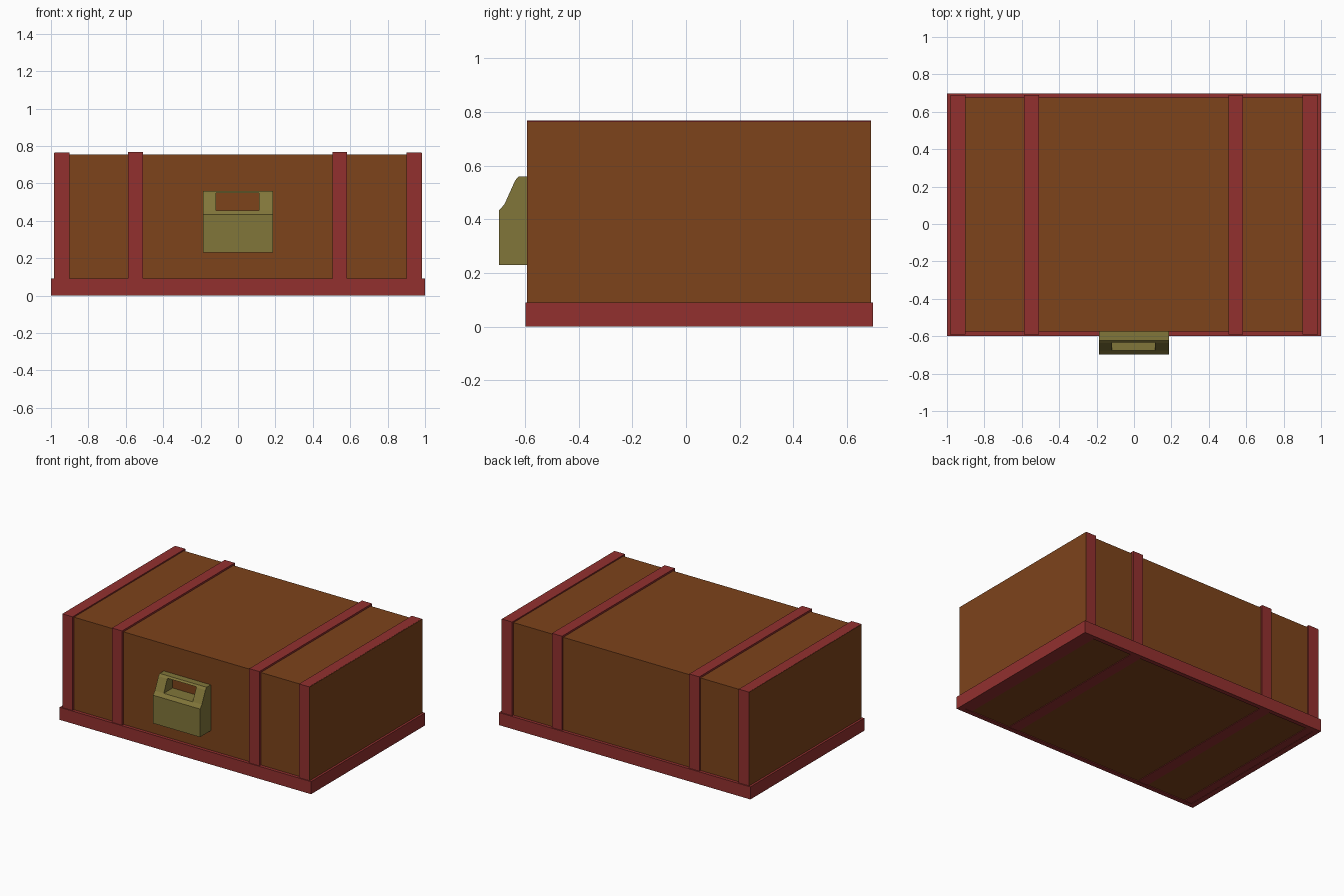
import bpy, bmesh

if "Cube" in bpy.data.objects:
    bpy.data.objects.remove(bpy.data.objects["Cube"])

def material(name, rgb):
    m = bpy.data.materials.new(name)
    m.diffuse_color = (*rgb, 1)
    m.use_nodes = True
    m.node_tree.nodes["Principled BSDF"].inputs["Base Color"].default_value = m.diffuse_color
    return m

BROWN = material("brown_leather", (0.205, 0.056, 0.011))
RED = material("red_trim", (0.29, 0.03, 0.028))
BRASS = material("old_brass", (0.22, 0.18, 0.042))

def prism(name, points, x0, x1, mat):
    """Extrude a (y, z) profile from x0 to x1."""
    bm = bmesh.new()
    face = bm.faces.new([bm.verts.new((x0, y, z)) for y, z in points])
    new = bmesh.ops.extrude_face_region(bm, geom=[face])["geom"]
    bmesh.ops.translate(bm, vec=(x1 - x0, 0, 0),
                        verts=[v for v in new if isinstance(v, bmesh.types.BMVert)])
    bmesh.ops.recalc_face_normals(bm, faces=bm.faces)
    mesh = bpy.data.meshes.new(name)
    bm.to_mesh(mesh)
    bm.free()
    if mat:
        mesh.materials.append(mat)
    ob = bpy.data.objects.new(name, mesh)
    bpy.context.collection.objects.link(ob)
    return ob

def box(name, x0, x1, y0, y1, z0, z1, mat):
    return prism(name, [(y0, z0), (y1, z0), (y1, z1), (y0, z1)], x0, x1, mat)

def cut(ob, cutter):
    """Subtract the cutter, apply the result and remove the cutter."""
    mod = ob.modifiers.new("cut", 'BOOLEAN')
    mod.operation, mod.solver, mod.object = 'DIFFERENCE', 'EXACT', cutter
    bpy.context.view_layer.objects.active = ob
    bpy.ops.object.modifier_apply(modifier=mod.name)
    bpy.data.objects.remove(cutter)

# Trunk body
box("trunk_body", -0.97, 0.97, -0.575, 0.675, 0.006, 0.755, BROWN)

# Base frame running around the bottom edge
base = box("base_frame", -1.0, 1.0, -0.598, 0.697, 0, 0.09, RED)
cut(base, box("base_opening", -0.96, 0.96, -0.565, 0.665, -0.1, 0.2, None))

# Straps wrapped around the body
for name, x, top in (("left_end", -0.942, 0.764), ("left", -0.548, 0.768),
                     ("right", 0.544, 0.768), ("right_end", 0.94, 0.764)):
    box(name + "_strap", x - 0.04, x + 0.04, -0.592, 0.689, 0.002, top, RED)

# Brown panels closing the two ends
for name, s in (("left", -1), ("right", 1)):
    box(name + "_end_panel", s * 0.979, s * 0.984, -0.591, 0.688, 0.004, 0.763, BROWN)

# Latch with a finger opening
latch = prism("latch", [(-0.57, 0.23), (-0.697, 0.23), (-0.697, 0.432), (-0.676, 0.456),
                        (-0.636, 0.545), (-0.622, 0.56), (-0.57, 0.56)], -0.188, 0.186, BRASS)
cut(latch, box("latch_opening", -0.117, 0.113, -0.8, -0.5, 0.456, 0.548, None))
